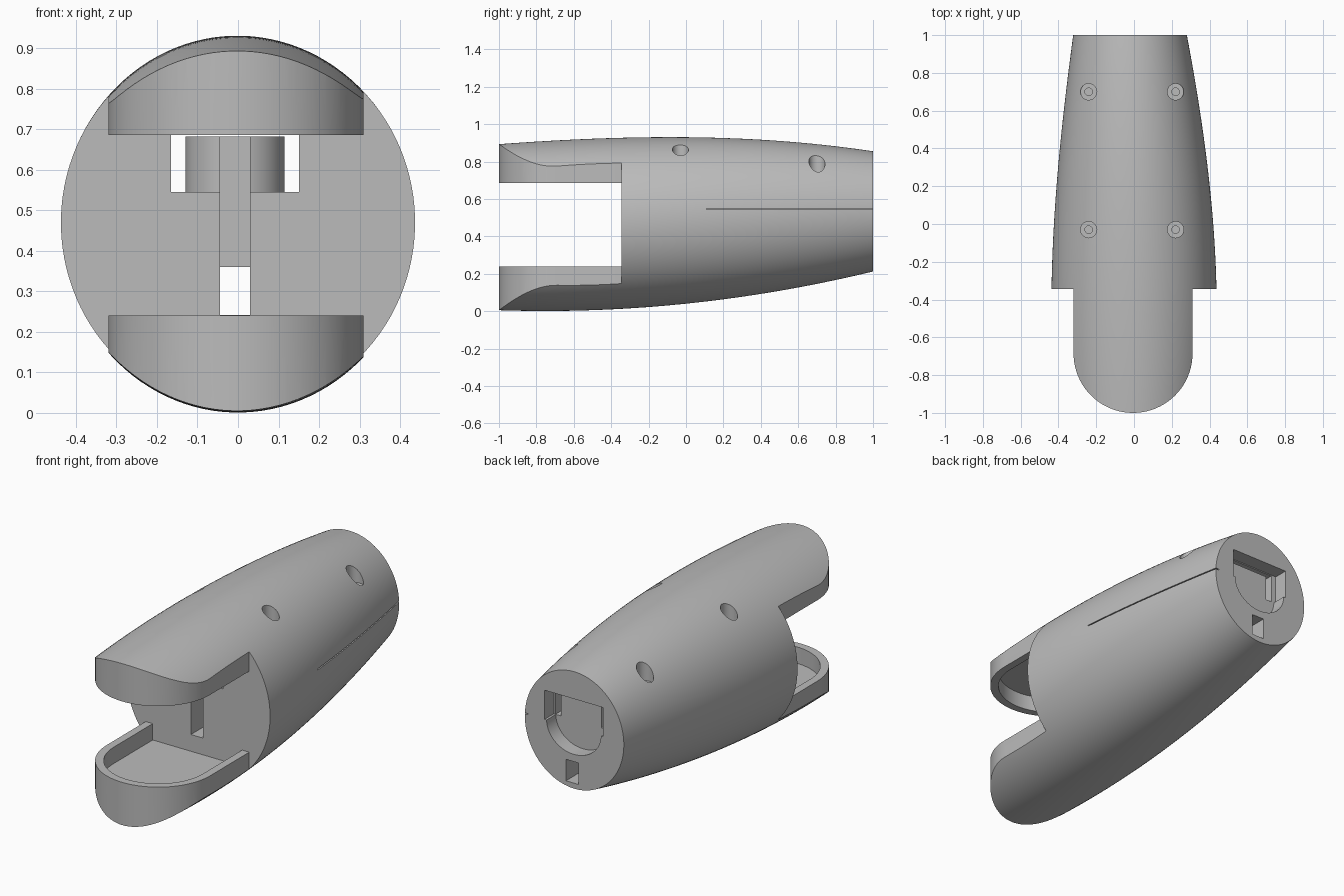
import bpy, bmesh, math

if "Cube" in bpy.data.objects:
    bpy.data.objects.remove(bpy.data.objects["Cube"])

grey = bpy.data.materials.new("light grey plastic")
grey.diffuse_color = (0.5, 0.5, 0.5, 1)
grey.use_nodes = True
grey.node_tree.nodes["Principled BSDF"].inputs["Base Color"].default_value = grey.diffuse_color


def finish(name, bm):
    bmesh.ops.recalc_face_normals(bm, faces=bm.faces)
    me = bpy.data.meshes.new(name)
    bm.to_mesh(me)
    bm.free()
    me.materials.append(grey)
    ob = bpy.data.objects.new(name, me)
    bpy.context.collection.objects.link(ob)
    return ob


def prism(name, pts, lo, hi, axis="z"):
    """Extrude a 2D outline along z (xy outline) or y (xz outline)."""
    bm = bmesh.new()
    put = (lambda p, h: (p[0], p[1], h)) if axis == "z" else (lambda p, h: (p[0], h, p[1]))
    a = [bm.verts.new(put(p, lo)) for p in pts]
    b = [bm.verts.new(put(p, hi)) for p in pts]
    bm.faces.new(a)
    bm.faces.new(b)
    n = len(pts)
    for i in range(n):
        j = (i + 1) % n
        bm.faces.new((a[i], a[j], b[j], b[i]))
    return finish(name, bm)


def box(name, x0, x1, y0, y1, z0, z1):
    return prism(name, [(x0, y0), (x1, y0), (x1, y1), (x0, y1)], z0, z1)


def arc(cx, cy, rx, ry, n=40):
    """Lower half ellipse from left to right."""
    return [(cx + rx * math.cos(math.pi + math.pi * i / n),
             cy + ry * math.sin(math.pi + math.pi * i / n)) for i in range(n + 1)]


def cut(target, cutter):
    cutter.hide_render = True
    m = target.modifiers.new("cut", "BOOLEAN")
    m.operation, m.solver, m.object = "DIFFERENCE", "EXACT", cutter
    bpy.context.view_layer.objects.active = target
    bpy.ops.object.modifier_apply(modifier=m.name)
    bpy.data.objects.remove(cutter)


def smooth(ob):
    bpy.ops.object.select_all(action="DESELECT")
    ob.select_set(True)
    bpy.context.view_layer.objects.active = ob
    bpy.ops.object.shade_smooth_by_angle(angle=math.radians(30))


# Tapered barrel: left, right, bottom and top limits at four stations along y
YS = (-1, -0.35, 0.3, 1)
LIMITS = ((-0.415, -0.437, -0.402, -0.322), (0.41, 0.437, 0.39, 0.28),
          (0.005, 0.012, 0.077, 0.212), (0.893, 0.927, 0.922, 0.855))


def limit(vals, y):
    total = 0
    for i, v in enumerate(vals):
        for j in range(4):
            if j != i:
                v *= (y - YS[j]) / (YS[i] - YS[j])
        total += v
    return total


bm = bmesh.new()
SEG, RINGS = 112, 44
rings = []
for r in range(RINGS + 1):
    y = -1.05 + 2.05 * r / RINGS
    x0, x1, z0, z1 = (limit(v, y) for v in LIMITS)
    rings.append([bm.verts.new(((x0 + x1) / 2 + (x1 - x0) / 2 * math.cos(t), y,
                                (z0 + z1) / 2 + (z1 - z0) / 2 * math.sin(t)))
                  for t in (2 * math.pi * (s + 0.5) / SEG for s in range(SEG))])
for a, b in zip(rings, rings[1:]):
    for s in range(SEG):
        t = (s + 1) % SEG
        bm.faces.new((a[s], a[t], b[t], b[s]))
bm.faces.new(rings[0])
bm.faces.new(rings[-1])
body = finish("finger_body", bm)

# Round-ended fork: trim the outside, then open the gap between the prongs
FACE, CX = -0.345, -0.005
outline = ([(-1, FACE), (CX - 0.315, FACE)] + arc(CX, -0.685, 0.315, 0.315)
           + [(CX + 0.315, FACE), (1, FACE), (1, -1.5), (-1, -1.5)])
cut(body, prism("fork_trim", outline, -1, 2))
cut(body, box("fork_gap", -1, 1, -1.5, FACE, 0.24, 0.685))

# Recess inside each prong
pocket = [(CX - 0.272, FACE)] + arc(CX, -0.685, 0.272, 0.272) + [(CX + 0.272, FACE)]
for z0, z1 in ((0.15, 0.3), (0.6, 0.77)):
    cut(body, prism("prong_pocket", pocket, z0, z1))

# Wide channel through the body, tall slot, and lower cord passage
cut(body, box("channel", -0.165, 0.15, -0.5, 1.1, 0.545, 0.70))
cut(body, box("slot", -0.045, 0.03, -0.5, 0.6, 0.242, 0.68))
cut(body, box("cord_passage", -0.045, 0.03, 0.5, 1.1, 0.242, 0.36))

# U-shaped recess in the back face
u_shape = [(-0.195, 0.705), (-0.195, 0.545)] + arc(-0.0175, 0.545, 0.165, 0.145) \
    + [(0.16, 0.545), (0.16, 0.705)]
cut(body, prism("back_recess", u_shape, 0.92, 1.1, "y"))

# Counterbored screw holes from the top
for x in (-0.24, 0.22):
    for y in (-0.03, 0.70):
        for r, z in ((0.043, 0.73), (0.02, 0.42)):
            ring = [(x + r * math.cos(k * math.pi / 16), y + r * math.sin(k * math.pi / 16))
                    for k in range(32)]
            cut(body, prism("screw_hole", ring, z, 1.2))

# Thin parting line on the right side
cut(body, box("parting_line", 0.26, 0.6, 0.11, 1.1, 0.543, 0.549))
smooth(body)

# Round-nosed guide block standing in the channel
nose = [(-0.13, 0.92)] + arc(-0.0075, 0.3, 0.1225, 0.1225) + [(0.115, 0.92)]
block = prism("guide_block", nose, 0.54, 0.682)
cut(block, box("block_slot", -0.045, 0.03, 0.0, 0.6, 0.4, 0.8))
smooth(block)
